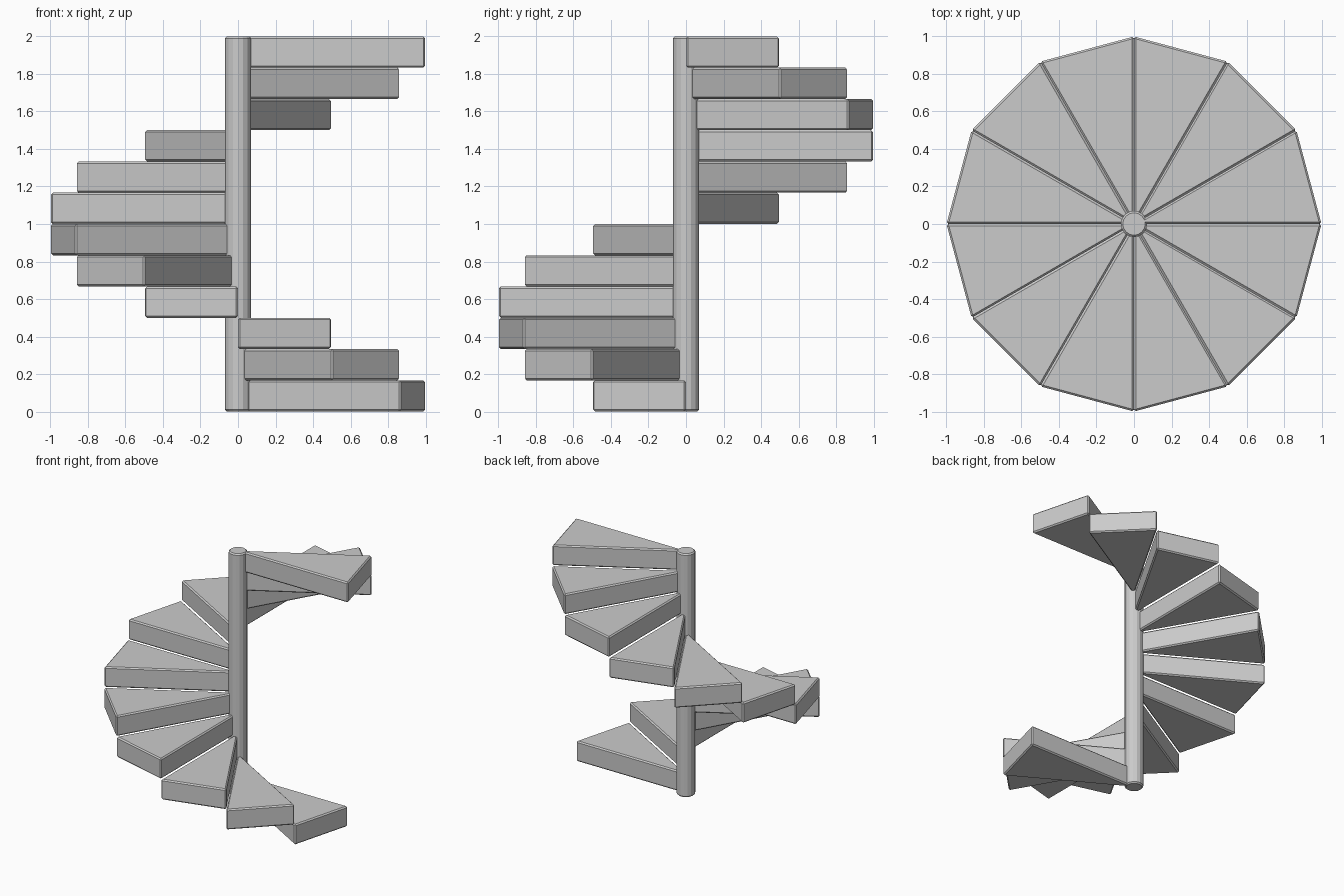
import bpy, bmesh, math

if "Cube" in bpy.data.objects:
    bpy.data.objects.remove(bpy.data.objects["Cube"])

STEPS = 12
RISE = 2.0 / STEPS
SECTOR = 2 * math.pi / STEPS


def prism(name, outline, z0, z1, bevel=0.01):
    """Extrude a flat outline upwards and chamfer its sharp edges."""
    bm = bmesh.new()
    low = [bm.verts.new((x, y, z0)) for x, y in outline]
    high = [bm.verts.new((x, y, z1)) for x, y in outline]
    n = len(outline)
    bm.faces.new(low[::-1])
    bm.faces.new(high)
    for i in range(n):
        j = (i + 1) % n
        bm.faces.new((low[i], low[j], high[j], high[i]))
    mesh = bpy.data.meshes.new(name)
    bm.to_mesh(mesh)
    bm.free()
    obj = bpy.data.objects.new(name, mesh)
    bpy.context.collection.objects.link(obj)
    mod = obj.modifiers.new("chamfer", 'BEVEL')
    mod.width = bevel
    mod.segments = 1
    mod.limit_method = 'ANGLE'
    mod.angle_limit = math.radians(30)
    return obj


def polar(r, a):
    return (r * math.cos(a), r * math.sin(a))


# Central pole
SIDES = 16
prism("central_pole", [polar(0.07, 2 * math.pi * i / SIDES) for i in range(SIDES)], 0, 2)

# Wedge treads, climbing clockwise as seen from above
for i in range(STEPS):
    a = -(i + 1) * SECTOR
    prism(f"tread_{i + 1:02d}", [(0, 0), polar(1, a), polar(1, a + SECTOR)],
          i * RISE, (i + 1) * RISE)
